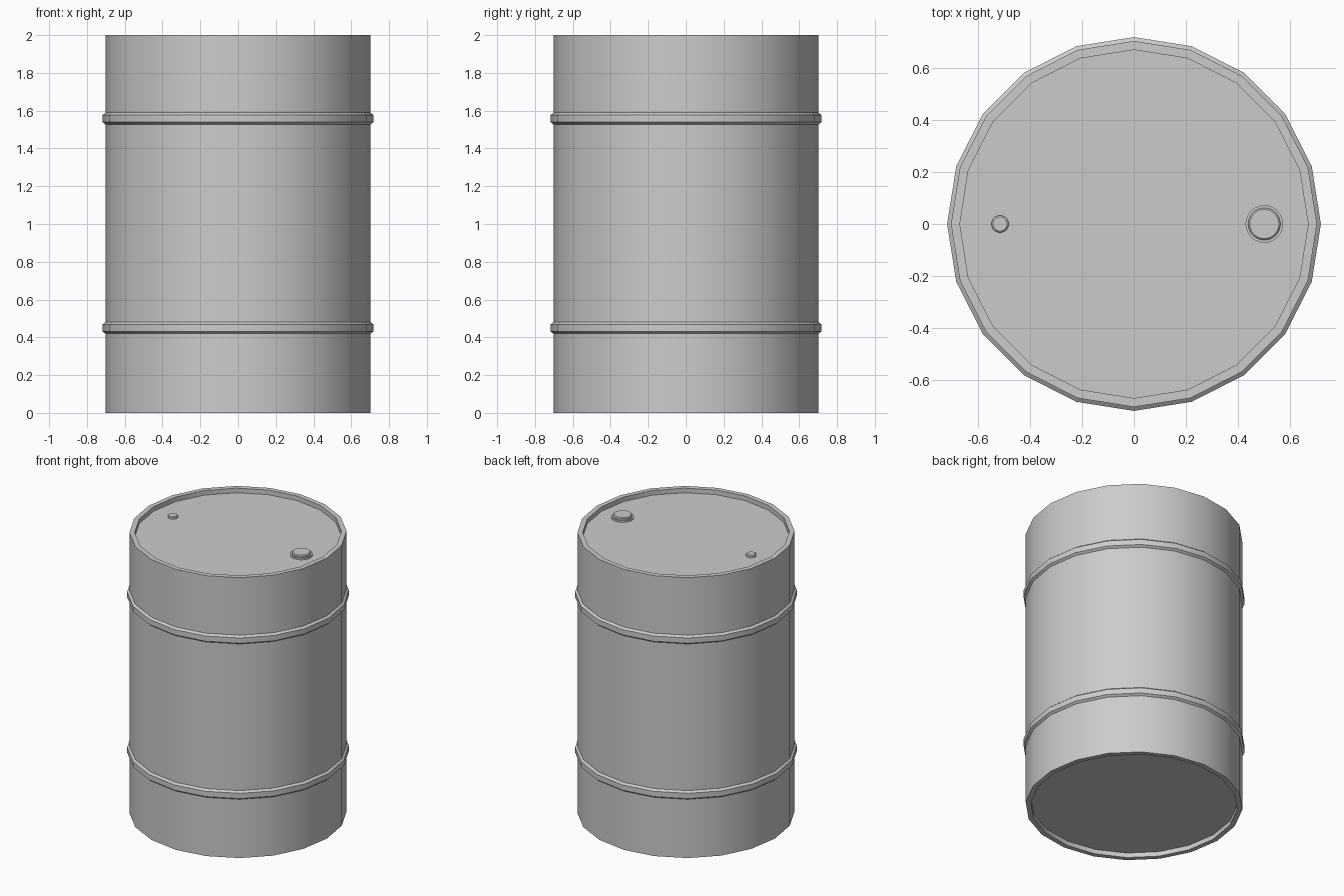
import bpy, bmesh, math

if "Cube" in bpy.data.objects:
    bpy.data.objects.remove(bpy.data.objects["Cube"])


def lathe(name, profile, sides, x=0.0):
    """Spin an (r, z) profile round a vertical axis; end rings are capped."""
    bm = bmesh.new()
    rings = []
    for r, z in profile:
        rings.append([bm.verts.new((x + r * math.cos(2 * math.pi * i / sides),
                                    r * math.sin(2 * math.pi * i / sides), z))
                      for i in range(sides)])
    for a, b in zip(rings, rings[1:]):
        for i in range(sides):
            j = (i + 1) % sides
            bm.faces.new((a[i], a[j], b[j], b[i]))
    bm.faces.new(rings[0][::-1])
    bm.faces.new(rings[-1])
    bmesh.ops.recalc_face_normals(bm, faces=bm.faces)
    mesh = bpy.data.meshes.new(name)
    bm.to_mesh(mesh)
    bm.free()
    obj = bpy.data.objects.new(name, mesh)
    bpy.context.collection.objects.link(obj)
    bpy.ops.object.select_all(action='DESELECT')
    obj.select_set(True)
    bpy.context.view_layer.objects.active = obj
    bpy.ops.object.shade_smooth_by_angle(angle=math.radians(30))
    return obj


R, RIM, RIB = 0.702, 0.668, 0.717
DEPTH = 0.033
LID = 2 - DEPTH


def rib(z):
    """Raised hoop pressed into the barrel wall."""
    return [(R, z - 0.031), (RIB, z - 0.019), (RIB, z + 0.019), (R, z + 0.031)]


# Barrel: recessed bottom, rim, wall with two hoops, rim, recessed lid
lathe("barrel_body",
      [(RIM, DEPTH), (RIM, 0), (R, 0)] + rib(0.45) + rib(1.558)
      + [(R, 2), (RIM, 2), (RIM, LID)], 20)

# Large filler cap: flange with a raised plug
lathe("large_cap",
      [(0.072, LID - 0.005), (0.072, LID + 0.012), (0.062, LID + 0.012),
       (0.062, LID + 0.022), (0.056, LID + 0.027)], 24, x=0.5)

# Small vent cap
lathe("small_cap",
      [(0.033, LID - 0.005), (0.033, LID + 0.012), (0.027, LID + 0.017)],
      20, x=-0.514)
